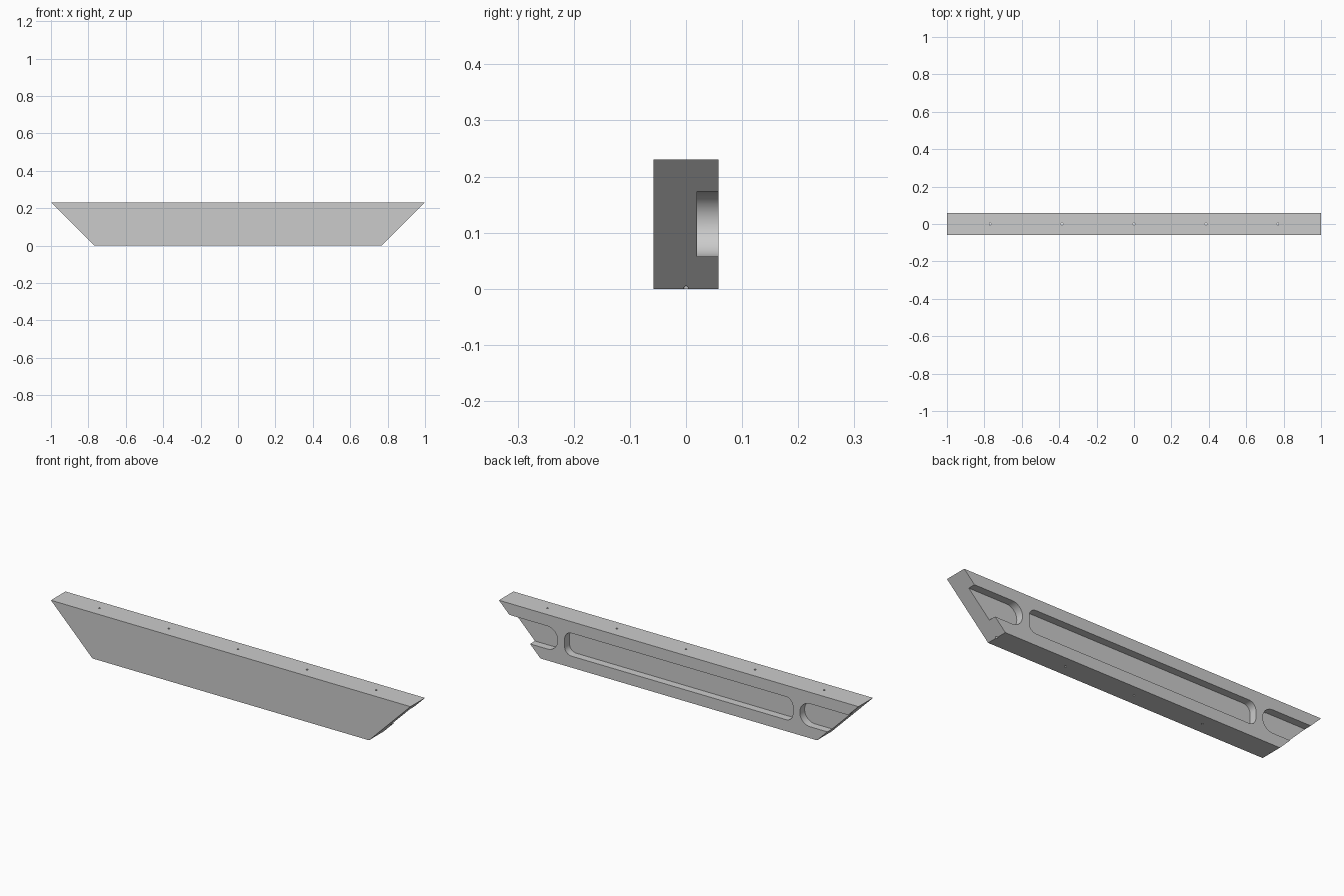
import bpy
import bmesh
from math import sin, cos, pi, radians

cube = bpy.data.objects.get("Cube")
if cube:
    bpy.data.objects.remove(cube, do_unlink=True)

# One unit of the design is 1/13, so the beam is 26 x 1.5 x 3 units
U = 1 / 13
HALF_TOP, HALF_BOTTOM, HEIGHT, HALF_DEPTH = 13 * U, 10 * U, 3 * U, 0.75 * U
POCKET_LOW, POCKET_HIGH, POCKET_FLOOR = 0.75 * U, 2.25 * U, 0.25 * U


def add_prism(bm, outline, y0, y1):
    """Extrude an (x, z) outline from y0 to y1."""
    face = bm.faces.new([bm.verts.new((x, y0, z)) for x, z in outline])
    result = bmesh.ops.extrude_face_region(bm, geom=[face])
    verts = [v for v in result["geom"] if isinstance(v, bmesh.types.BMVert)]
    bmesh.ops.translate(bm, verts=verts, vec=(0, y1 - y0, 0))


def rounded_rectangle(x0, x1, z0, z1, r, steps=12):
    centres = [(x1 - r, z1 - r), (x0 + r, z1 - r), (x0 + r, z0 + r), (x1 - r, z0 + r)]
    points = []
    for corner, (cx, cz) in enumerate(centres):
        for i in range(steps + 1):
            a = (corner + i / steps) * pi / 2
            points.append((cx + r * cos(a), cz + r * sin(a)))
    return points


def make_object(name, bm):
    bmesh.ops.remove_doubles(bm, verts=bm.verts, dist=1e-5)
    bmesh.ops.recalc_face_normals(bm, faces=bm.faces)
    mesh = bpy.data.meshes.new(name)
    bm.to_mesh(mesh)
    bm.free()
    obj = bpy.data.objects.new(name, mesh)
    bpy.context.collection.objects.link(obj)
    return obj


# Beam with mitred ends
bm = bmesh.new()
add_prism(bm, [(-HALF_BOTTOM, 0), (HALF_BOTTOM, 0), (HALF_TOP, HEIGHT), (-HALF_TOP, HEIGHT)],
          -HALF_DEPTH, HALF_DEPTH)
beam = make_object("beam", bm)

# Back pockets: a long middle one, and a round-nosed one open at each end
bm = bmesh.new()
pockets = [(-8.25 * U, 8.25 * U, 0.5 * U), (8.75 * U, 16 * U, 0.75 * U), (-16 * U, -8.75 * U, 0.75 * U)]
for x0, x1, radius in pockets:
    add_prism(bm, rounded_rectangle(x0, x1, POCKET_LOW, POCKET_HIGH, radius),
              POCKET_FLOOR, HALF_DEPTH + U)
pocket_cutter = make_object("pocket_cutter", bm)

# Five pin holes running from top to bottom
bm = bmesh.new()
for i in range(-2, 3):
    made = bmesh.ops.create_cone(bm, cap_ends=True, segments=24, radius1=U / 16,
                                 radius2=U / 16, depth=HEIGHT + U)
    bmesh.ops.translate(bm, verts=made["verts"], vec=(i * 5 * U, 0, HEIGHT / 2))
hole_cutter = make_object("hole_cutter", bm)

# Cut, bake the result and remove the cutters
for cutter in (pocket_cutter, hole_cutter):
    cutter.hide_render = True
    modifier = beam.modifiers.new(cutter.name, "BOOLEAN")
    modifier.operation = "DIFFERENCE"
    modifier.solver = "EXACT"
    modifier.object = cutter
bpy.context.view_layer.update()
depsgraph = bpy.context.evaluated_depsgraph_get()
baked = bpy.data.meshes.new_from_object(beam.evaluated_get(depsgraph))
beam.modifiers.clear()
beam.data = baked
for cutter in (pocket_cutter, hole_cutter):
    bpy.data.objects.remove(cutter, do_unlink=True)

# Plain grey
grey = bpy.data.materials.new("light_grey")
grey.use_nodes = True
colour = (0.6, 0.6, 0.6, 1)
grey.diffuse_color = colour
grey.node_tree.nodes["Principled BSDF"].inputs["Base Color"].default_value = colour
beam.data.materials.clear()
beam.data.materials.append(grey)

# Smooth the rounded walls, keep the edges sharp
bpy.ops.object.select_all(action="DESELECT")
beam.select_set(True)
bpy.context.view_layer.objects.active = beam
bpy.ops.object.shade_smooth_by_angle(angle=radians(30))
